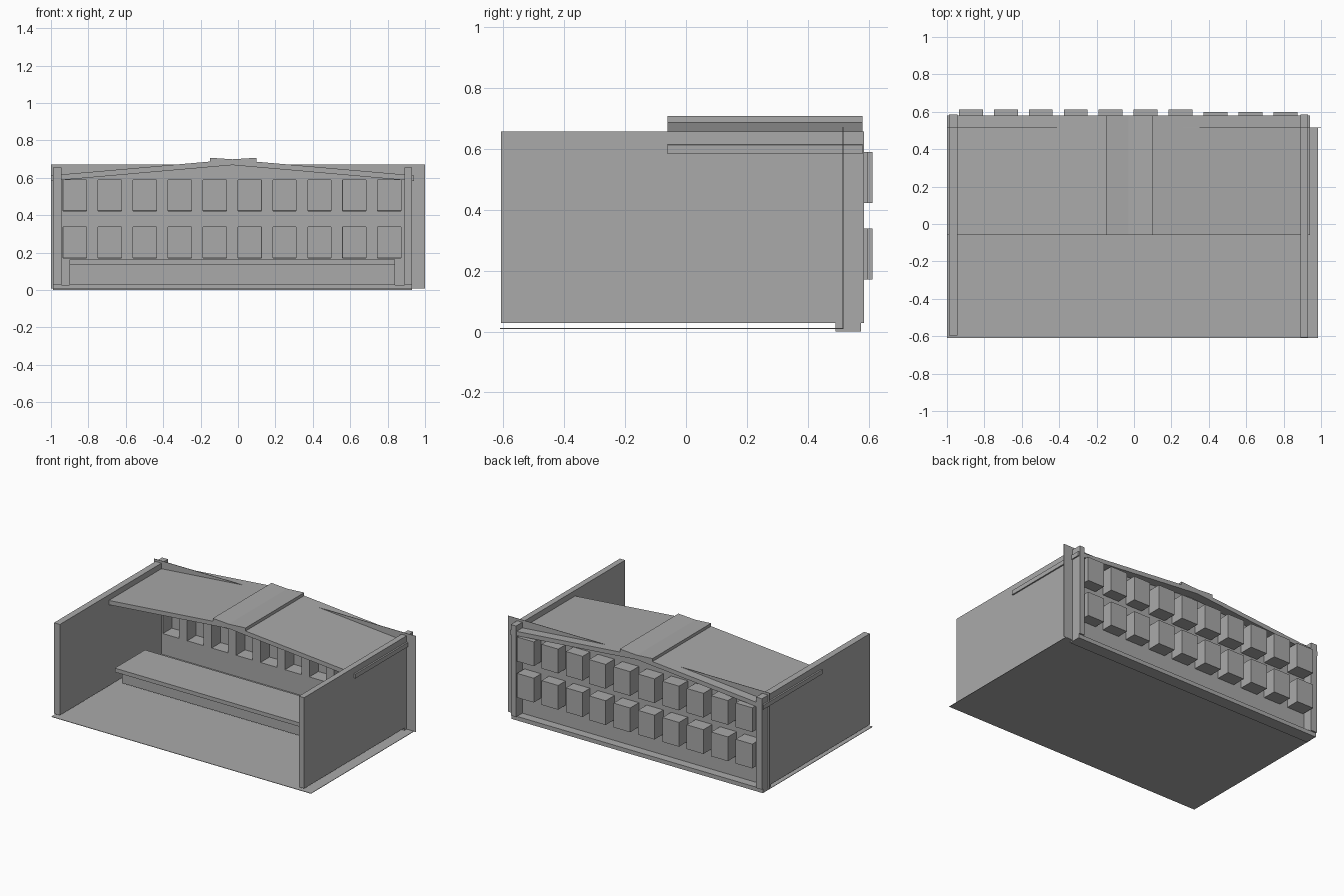
import bpy
import bmesh

cube = bpy.data.objects.get("Cube")
if cube:
    bpy.data.objects.remove(cube, do_unlink=True)

grey = bpy.data.materials.new("plain grey")
grey.use_nodes = True
grey.diffuse_color = (0.4, 0.4, 0.4, 1)
grey.node_tree.nodes["Principled BSDF"].inputs["Base Color"].default_value = (0.4, 0.4, 0.4, 1)


def finish(name, bm, recalc=True):
    """Turn a bmesh into a named object with the shared material."""
    if recalc:
        bmesh.ops.recalc_face_normals(bm, faces=bm.faces)
    mesh = bpy.data.meshes.new(name)
    bm.to_mesh(mesh)
    bm.free()
    mesh.materials.append(grey)
    obj = bpy.data.objects.new(name, mesh)
    bpy.context.collection.objects.link(obj)
    return obj


def box(name, x, y, z):
    """Box from (low, high) ranges on each axis."""
    bm = bmesh.new()
    bmesh.ops.create_cube(bm, size=1)
    for v in bm.verts:
        v.co = [lo + (c + 0.5) * (hi - lo) for c, (lo, hi) in zip(v.co, (x, y, z))]
    return finish(name, bm)


def slab(name, profile, y):
    """Extrude an x-z outline between two y positions."""
    bm = bmesh.new()
    face = bm.faces.new([bm.verts.new((px, y[0], pz)) for px, pz in profile])
    ext = bmesh.ops.extrude_face_region(bm, geom=[face], use_keep_orig=True)
    for item in ext["geom"]:
        if isinstance(item, bmesh.types.BMVert):
            item.co.y = y[1]
    return finish(name, bm)


# Thin ground sheet and the sill under the back wall
box("floor", (-1, 0.985), (-0.61, 0.515), (0.008, 0.011))
box("back_sill", (-0.99, 0.93), (0.49, 0.575), (0, 0.028))

# Side walls, running past the back wall
box("right_wall", (-0.99, -0.945), (-0.595, 0.585), (0.028, 0.656))
box("left_wall", (0.89, 0.93), (-0.607, 0.585), (0.028, 0.656))

# Counter: a recessed base and an overhanging top
box("counter_base", (-0.9, 0.84), (0.02, 0.27), (0.028, 0.135))
box("counter_top", (-0.9, 0.84), (-0.06, 0.27), (0.135, 0.162))

# Shallow gabled roof, with a raised creased cap on the ridge
ridge = -0.03
roof_y = (-0.06, 0.58)
slab("roof", [(-1, 0.583), (ridge, 0.668), (0.94, 0.583),
              (0.94, 0.613), (ridge, 0.697), (-1, 0.613)], roof_y)
slab("ridge_cap", [(-0.15, 0.685), (ridge, 0.69), (0.1, 0.685),
                   (0.1, 0.707), (ridge, 0.699), (-0.15, 0.707)], roof_y)

# Back wall sheet with two rows of window bays pushed out behind it
wall_y = 0.515
columns = 10
xs = [-1]
for i in range(columns):
    start = -0.935 + i * 0.1868
    xs += [start, start + 0.126]
xs.append(1)
zs = [0.009, 0.172, 0.338, 0.423, 0.589, 0.672]

bm = bmesh.new()
grid = [[bm.verts.new((x, wall_y, z)) for x in xs] for z in zs]
bays = []
for r in range(len(zs) - 1):
    for c in range(len(xs) - 1):
        face = bm.faces.new((grid[r][c], grid[r + 1][c],
                             grid[r + 1][c + 1], grid[r][c + 1]))
        if r % 2 and c % 2:
            bays.append((face, 0.597 if c // 2 >= columns - 3 else 0.612))
for face, depth in bays:
    pushed = bmesh.ops.extrude_discrete_faces(bm, faces=[face])["faces"][0]
    for v in pushed.verts:
        v.co.y = depth
wall = finish("back_wall", bm)
thick = wall.modifiers.new("thickness", "SOLIDIFY")
thick.thickness = 0.003
thick.offset = 0
